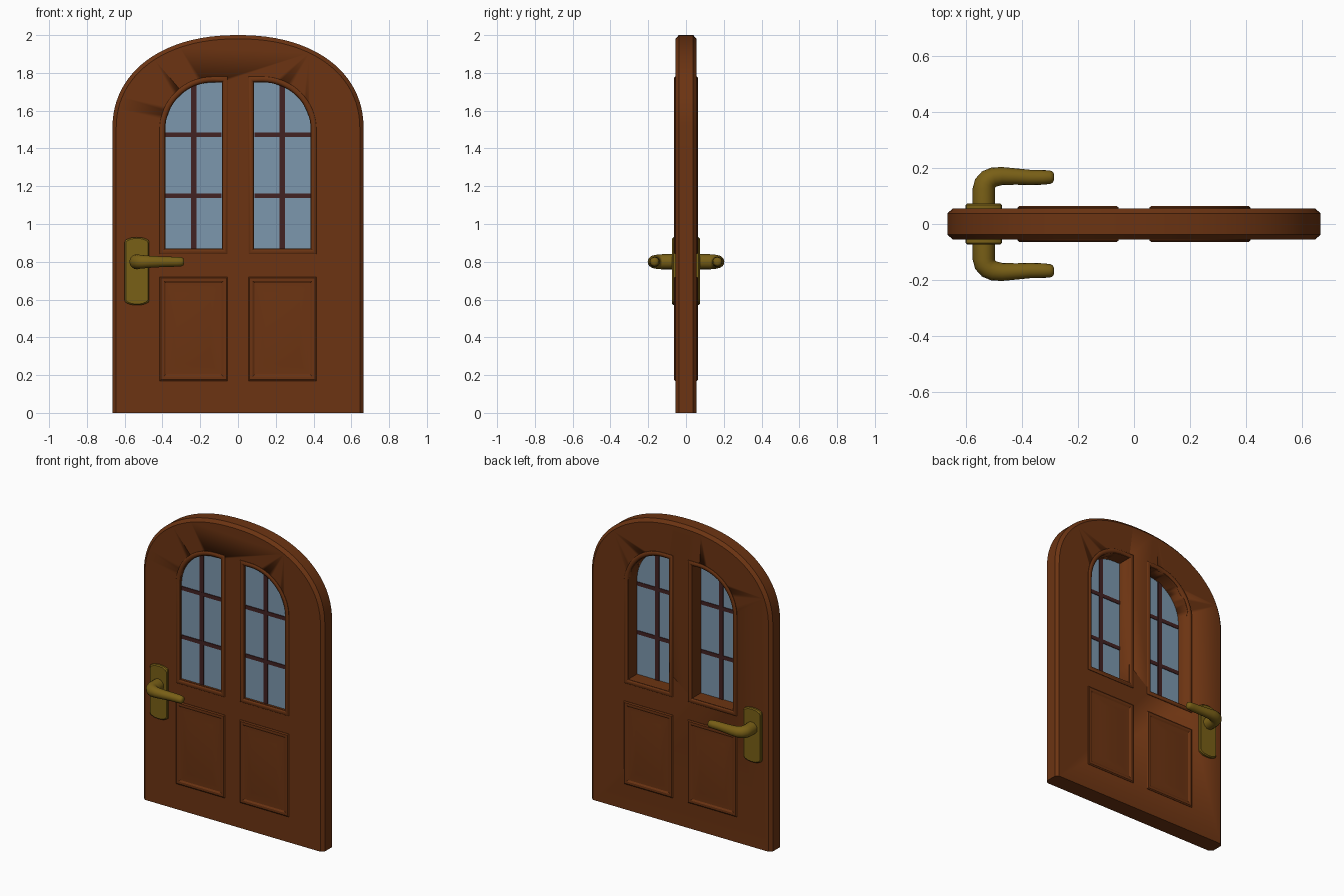
import bpy, bmesh, math
from mathutils import Vector

if "Cube" in bpy.data.objects:
    bpy.data.objects.remove(bpy.data.objects["Cube"])


def material(name, rgb):
    m = bpy.data.materials.new(name)
    m.diffuse_color = (*rgb, 1)
    m.use_nodes = True
    m.node_tree.nodes["Principled BSDF"].inputs["Base Color"].default_value = m.diffuse_color
    return m


WOOD = material("brown wood", (0.15, 0.034, 0.006))
DARK = material("dark glazing bar wood", (0.055, 0.016, 0.016))
GLASS = material("blue glass", (0.20, 0.31, 0.42))
BRASS = material("aged brass", (0.19, 0.115, 0.008))


def loft(name, loops, mat, caps=True, closed=False, angle=30):
    """Skin a list of equal-length point loops into one object."""
    bm = bmesh.new()
    rings = [[bm.verts.new(p) for p in loop] for loop in loops]
    pairs = list(zip(rings, rings[1:])) + ([(rings[-1], rings[0])] if closed else [])
    n = len(rings[0])
    for a, b in pairs:
        for i in range(n):
            j = (i + 1) % n
            bm.faces.new((a[i], a[j], b[j], b[i]))
    if caps:
        bm.faces.new(rings[0])
        bm.faces.new(rings[-1][::-1])
    bmesh.ops.recalc_face_normals(bm, faces=bm.faces)
    me = bpy.data.meshes.new(name)
    bm.to_mesh(me)
    bm.free()
    me.materials.append(mat)
    me.shade_smooth()
    me.set_sharp_from_angle(angle=math.radians(angle))
    ob = bpy.data.objects.new(name, me)
    bpy.context.collection.objects.link(ob)
    return ob


def at_y(outline, y):
    return [(x, y, z) for x, z in outline]


def rect(x0, x1, z0, z1):
    return [(x0, z0), (x1, z0), (x1, z1), (x0, z1)]


def door_outline(d):
    """Arched door shape, inset by d everywhere but the floor."""
    a, b, e = 0.665 - d, 0.5 - d, 2 / 2.2
    pts = [(-a, 0), (a, 0)]
    for i in range(49):
        t = math.pi * i / 48
        c, s = math.cos(t), math.sin(t)
        pts.append((math.copysign(abs(c) ** e * a, c), 1.5 + b * max(s, 0) ** e))
    return pts


def window_outline(side, d):
    """Window with one rounded outer top corner, inset by d."""
    pts = [(0.055 + d, 0.84 + d), (0.415 - d, 0.84 + d)]
    for i in range(17):
        t = math.pi / 2 * i / 16
        pts.append((0.13 + (0.285 - d) * math.cos(t), 1.5 + (0.28 - d) * math.sin(t)))
    pts.append((0.055 + d, 1.78 - d))
    return [(side * x, z) for x, z in pts]


# Door slab with chamfered arch
T = 0.056
door = loft("door_slab", [at_y(door_outline(d), y) for d, y in
            ((0.02, -T), (0, -T + 0.018), (0, T - 0.018), (0.02, T))], WOOD)

for side, label in ((-1, "left"), (1, "right")):
    # Window opening through the slab
    cutter = loft(label + "_window_cutter",
                  [at_y(window_outline(side, 0.03), y) for y in (-0.2, 0.2)], WOOD)
    cutter.hide_render = True
    cutter.hide_viewport = True
    cut = door.modifiers.new(label + "_opening", "BOOLEAN")
    cut.operation = "DIFFERENCE"
    cut.solver = "EXACT"
    cut.object = cutter

    # Glass and glazing bars, set near the front face
    loft(label + "_glass", [at_y(window_outline(side, 0.027), y) for y in (-0.042, -0.036)], GLASS)
    xc = side * 0.235
    bars = {"upright_bar": rect(xc - 0.015, xc + 0.015, 0.865, 1.735),
            "lower_bar": rect(xc - 0.148, xc + 0.148, 1.137, 1.162),
            "upper_bar": rect(xc - 0.148, xc + 0.148, 1.46, 1.485)}
    for part, shape in bars.items():
        back = -0.031 if part == "upright_bar" else -0.032
        loft(f"{label}_{part}", [at_y(shape, -0.015 + back), at_y(shape, back)], DARK)

    for f, face in ((-1, "front"), (1, "back")):
        # Raised moulding round the window
        ring = ((0, 0.045), (0, 0.059), (0.006, 0.064), (0.018, 0.064),
                (0.025, 0.06), (0.03, 0.052), (0.03, 0.045))
        loft(f"{label}_{face}_window_trim",
             [at_y(window_outline(side, d), f * y) for d, y in ring],
             WOOD, caps=False, closed=True, angle=40)

        # Raised lower panel: frame, groove and fielded centre
        steps = ((0, 0.045), (0, 0.059), (0.007, 0.064), (0.022, 0.064),
                 (0.032, 0.058), (0.045, 0.058), (0.09, 0.063))
        loft(f"{label}_{face}_lower_panel",
             [at_y(rect(*sorted((side * (0.055 + d), side * (0.415 - d))),
                        0.17 + d, 0.72 - d), f * y) for d, y in steps], WOOD, angle=25)


def plate_outline(d):
    """Handle plate with bowed ends and rounded corners."""
    w, pts = 0.065 - d, []
    top = [(w, 0.145), (w, 0.155 - d), (w - 0.004, 0.164 - d), (w - 0.014, 0.17 - d),
           (w * 0.5, 0.177 - d), (0, 0.18 - d)]
    top += [(-x, z) for x, z in top[-2::-1]]
    pts = top + [(-x, -z) for x, z in top]
    return [(x - 0.535, z + 0.75) for x, z in pts]


# Lever path: x, distance from door centre, radius
LEVER = ((-0.535, 0.055, 0.040), (-0.535, 0.125, 0.040), (-0.531, 0.143, 0.039),
         (-0.519, 0.158, 0.037), (-0.500, 0.167, 0.035), (-0.470, 0.171, 0.032),
         (-0.420, 0.169, 0.029), (-0.370, 0.166, 0.027), (-0.325, 0.166, 0.026),
         (-0.300, 0.167, 0.024), (-0.290, 0.167, 0.020), (-0.285, 0.167, 0.011))


def lever_rings(f):
    pts = [Vector((x, f * y, 0.8)) for x, y, r in LEVER]
    rings = []
    for i, p in enumerate(pts):
        t = (pts[min(i + 1, len(pts) - 1)] - pts[max(i - 1, 0)]).normalized()
        n = t.cross(Vector((0, 0, 1)))
        r = LEVER[i][2]
        rings.append([p + n * r * math.cos(a) + Vector((0, 0, 1)) * r * math.sin(a)
                      for a in (math.tau * k / 16 for k in range(16))])
    return rings


# Handles on both faces
for f, face in ((-1, "front"), (1, "back")):
    loft(face + "_handle_plate", [at_y(plate_outline(d), f * y) for d, y in
         ((0, 0.045), (0, 0.067), (0.006, 0.073))], BRASS)
    loft(face + "_handle_lever", lever_rings(f), BRASS, angle=60)
